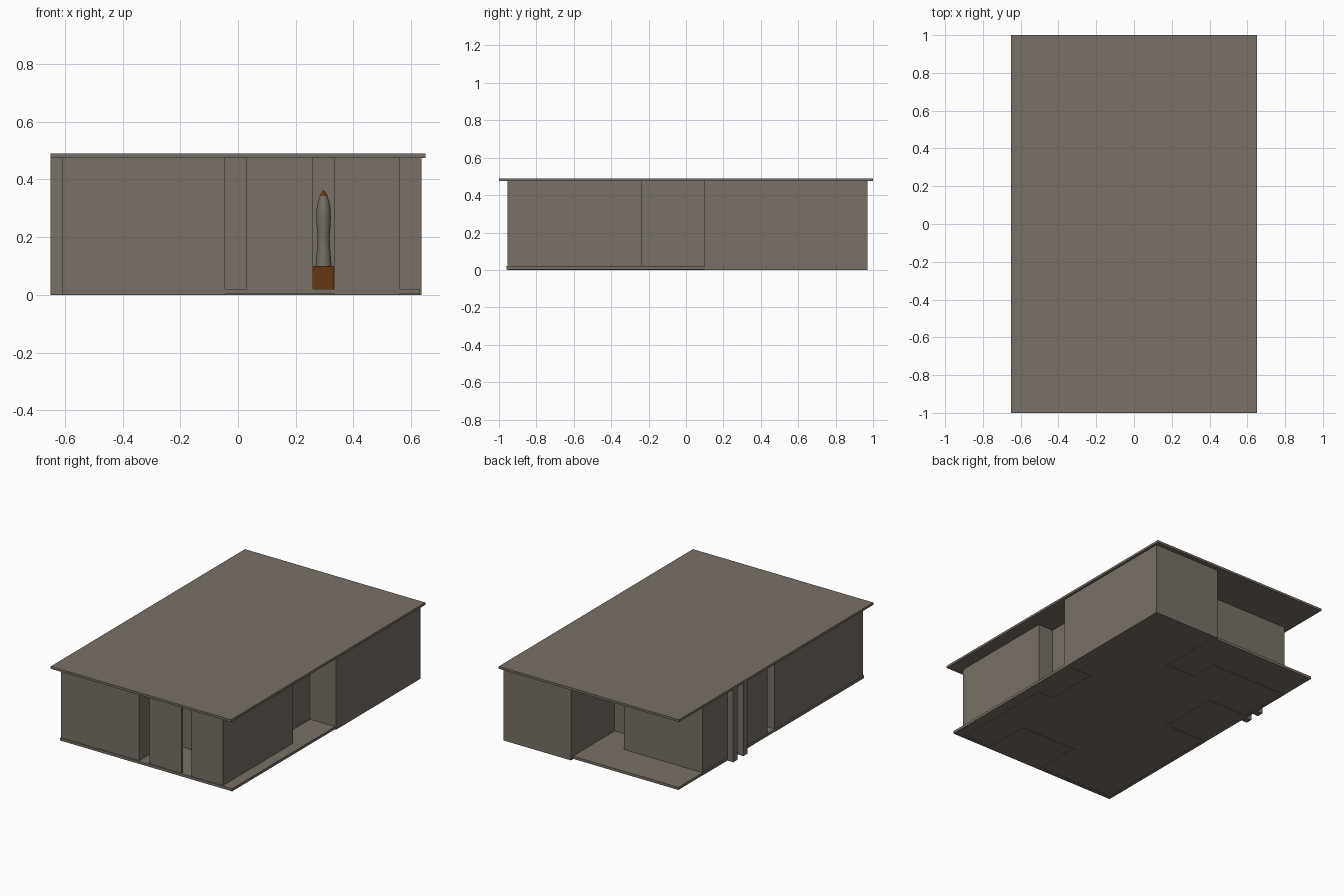
import bpy, bmesh, math

if "Cube" in bpy.data.objects:
    bpy.data.objects.remove(bpy.data.objects["Cube"])


def material(name, rgb):
    m = bpy.data.materials.new(name)
    m.diffuse_color = (*rgb, 1)
    m.use_nodes = True
    m.node_tree.nodes["Principled BSDF"].inputs["Base Color"].default_value = m.diffuse_color
    return m


STONE = material("warm grey stone", (0.185, 0.160, 0.135))
BROWN = material("dark orange brown", (0.125, 0.040, 0.006))
GREY = material("statue grey", (0.165, 0.155, 0.130))


def add_object(name, bm, mat):
    bmesh.ops.recalc_face_normals(bm, faces=bm.faces)
    me = bpy.data.meshes.new(name)
    bm.to_mesh(me)
    bm.free()
    me.materials.append(mat)
    ob = bpy.data.objects.new(name, me)
    bpy.context.collection.objects.link(ob)
    return ob


def box(name, x, y, z, mat=STONE):
    bm = bmesh.new()
    bmesh.ops.create_cube(bm, size=1)
    for v in bm.verts:
        for i, (lo, hi) in enumerate((x, y, z)):
            v.co[i] = lo if v.co[i] < 0 else hi
    return add_object(name, bm, mat)


def lathe(name, profile, centre, mat, sides=24):
    bm = bmesh.new()
    rings = []
    for r, z in profile:
        rings.append([bm.verts.new((centre[0] + r * math.cos(2 * math.pi * k / sides),
                                    centre[1] + r * math.sin(2 * math.pi * k / sides), z))
                      for k in range(sides)])
    for a, b in zip(rings, rings[1:]):
        for k in range(sides):
            n = (k + 1) % sides
            bm.faces.new((a[k], a[n], b[n], b[k]))
    bm.faces.new(rings[0])
    bm.faces.new(rings[-1])
    ob = add_object(name, bm, mat)
    for p in ob.data.polygons:
        p.use_smooth = len(p.vertices) == 4
    return ob


# roof and floor slabs
box("roof_slab", (-0.65, 0.65), (-1, 1), (0.475, 0.49))
box("floor_slab", (-0.61, 0.63), (-0.96, 0.95), (0.003, 0.02))

# outer walls: one plan outline, with recessed porches and terraces
PLAN = [(-0.608, -0.955), (-0.045, -0.955), (-0.045, -0.65), (0.335, -0.65),
        (0.335, -0.955), (0.56, -0.955), (0.56, -0.235), (0.45, -0.235),
        (0.45, 0.10), (0.635, 0.10), (0.635, 0.97), (0.15, 0.97),
        (0.15, 0.52), (-0.045, 0.52), (-0.045, 0.70), (-0.608, 0.70),
        (-0.608, 0.335), (-0.32, 0.335), (-0.32, -0.045), (-0.608, -0.045)]
bm = bmesh.new()
low = [bm.verts.new((x, y, 0)) for x, y in PLAN]
high = [bm.verts.new((x, y, 0.475)) for x, y in PLAN]
for i in range(len(PLAN)):
    j = (i + 1) % len(PLAN)
    bm.faces.new((low[i], low[j], high[j], high[i]))
walls = add_object("outer_walls", bm, STONE)
# make sure the normals face outwards before thickening inwards
if walls.data.polygons[0].normal.y > 0:
    walls.data.flip_normals()
solid = walls.modifiers.new("thickness", 'SOLIDIFY')
solid.thickness = 0.02
solid.offset = -1
solid.use_even_offset = True

# screen panels standing in front of the two porches
box("front_screen", (0.03, 0.26), (-0.955, -0.935), (0.01, 0.475))
box("left_screen", (-0.608, -0.588), (0.03, 0.26), (0.01, 0.475))

# pair of fins on the left side
for i, y in enumerate((0.295, 0.40)):
    box(f"left_fin_{i + 1}", (-0.65, -0.605), (y, y + 0.042), (0, 0.475))

# statue on a pedestal in the front porch
C = (0.2965, -0.70)
box("statue_pedestal", (0.26, 0.333), (C[1] - 0.037, C[1] + 0.037), (0.02, 0.10), BROWN)
lathe("statue_body", [(0.028, 0.10), (0.025, 0.13), (0.022, 0.17), (0.021, 0.20),
                      (0.024, 0.24), (0.025, 0.27), (0.024, 0.30), (0.019, 0.325),
                      (0.013, 0.342)], C, GREY)
lathe("statue_tip", [(0.015, 0.342), (0.008, 0.353), (0.001, 0.362)], C, BROWN, 12)
